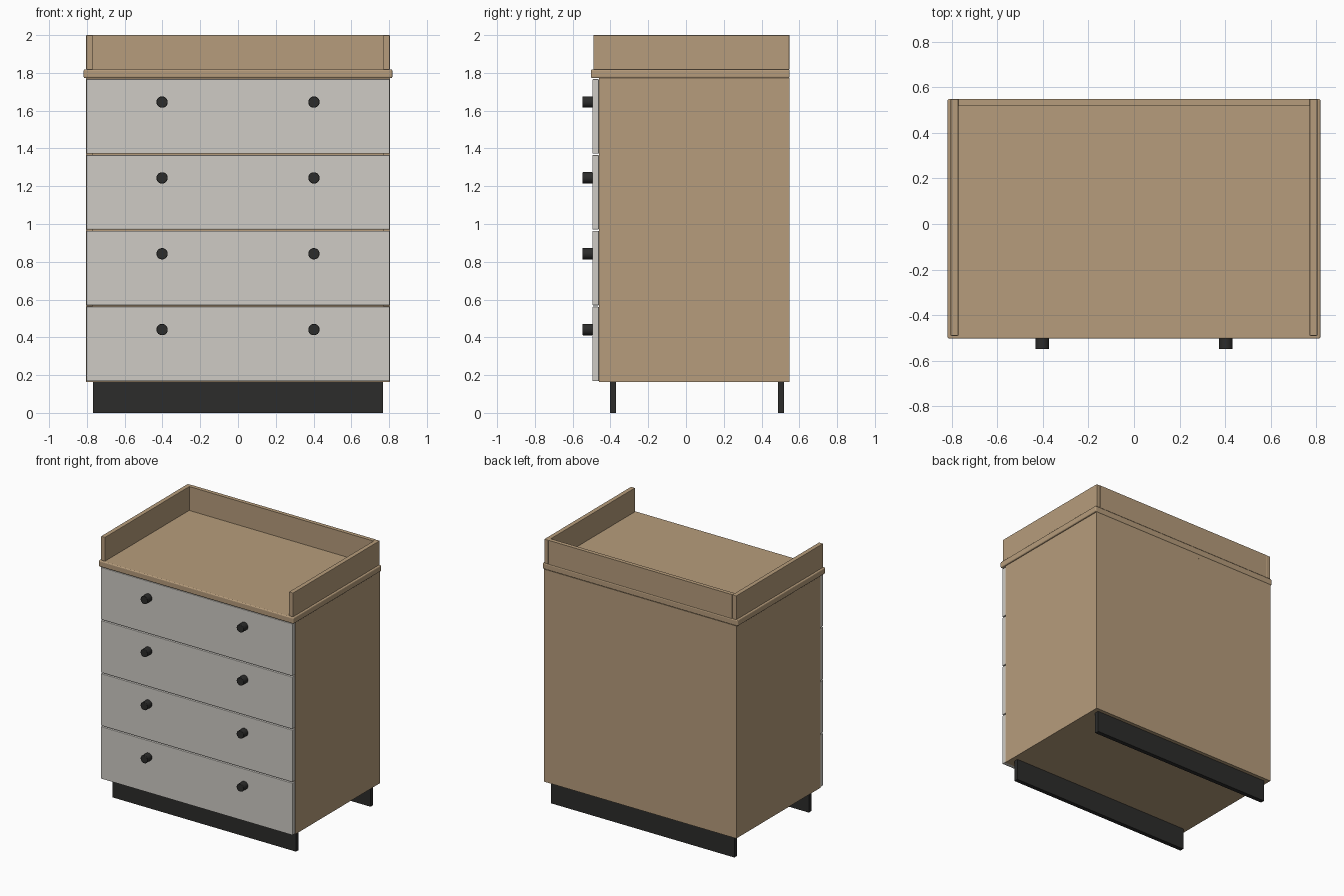
import bpy
import math

if "Cube" in bpy.data.objects:
    bpy.data.objects.remove(bpy.data.objects["Cube"])


def material(name, rgb):
    m = bpy.data.materials.new(name)
    m.diffuse_color = (*rgb, 1)
    m.use_nodes = True
    m.node_tree.nodes["Principled BSDF"].inputs["Base Color"].default_value = m.diffuse_color
    return m


wood = material("wood", (0.47, 0.335, 0.2))
pale = material("pale_paint", (0.62, 0.6, 0.56))
dark = material("dark", (0.025, 0.025, 0.024))


def finish(ob, name, mat, bevel, segments):
    ob.name = name
    ob.data.materials.append(mat)
    if bevel:
        b = ob.modifiers.new("edge", 'BEVEL')
        b.width, b.segments, b.limit_method = bevel, segments, 'ANGLE'
    return ob


def box(name, x, y, z, mat, bevel=0, segments=2):
    """Box from (min, max) pairs on each axis."""
    bpy.ops.mesh.primitive_cube_add(
        size=1, location=[(a + b) / 2 for a, b in (x, y, z)])
    ob = bpy.context.object
    ob.scale = [b - a for a, b in (x, y, z)]
    bpy.ops.object.transform_apply(location=False, rotation=False, scale=True)
    return finish(ob, name, mat, bevel, segments)


W, T = 0.804, 0.034            # half width, board thickness
BACK, FRONT = 0.547, -0.461    # carcass depth
Z0, Z1 = 0.164, 1.772          # carcass height
IN = W - T

# Carcass boards and changing-tray side rails
for side, s in (("left", -1), ("right", 1)):
    xs = sorted((s * IN, s * W))
    box(side + "_panel", xs, (FRONT, BACK), (Z0, Z1), wood)
    box(side + "_rail", xs, (-0.49, BACK), (1.818, 2.0), wood, 0.003)
box("bottom_panel", (-IN, IN), (FRONT, BACK), (Z0, Z0 + T), wood)
box("top_panel", (-IN, IN), (FRONT, BACK), (Z1 - T, Z1), wood)
box("back_panel", (-IN, IN), (BACK - T, BACK), (Z0 + T, Z1 - T), wood)

# Overhanging worktop and back rail
box("worktop", (-0.817, 0.817), (-0.503, 0.549), (Z1, 1.819), wood, 0.008, 3)
box("back_rail", (-IN, IN), (0.517, BACK), (1.818, 2.0), wood)

# Plinth boards
box("front_plinth", (-0.768, 0.768), (-0.403, -0.371), (0, Z0), dark)
box("back_plinth", (-0.768, 0.768), (0.487, 0.519), (0, Z0), dark)

# Drawers with two knobs each
PITCH = 0.4015
for i in range(4):
    z = 0.168 + i * PITCH
    box(f"drawer_front_{i + 1}", (-0.803, 0.803), (-0.496, FRONT),
        (z, z + 0.394), pale, 0.004)
    for side, s in (("left", -1), ("right", 1)):
        bpy.ops.mesh.primitive_cylinder_add(
            vertices=32, radius=0.03, depth=0.055,
            location=(s * 0.402, -0.5215, z + 0.273),
            rotation=(math.pi / 2, 0, 0))
        finish(bpy.context.object, f"{side}_knob_{i + 1}", dark, 0.003, 2)
        bpy.ops.object.shade_smooth_by_angle()
